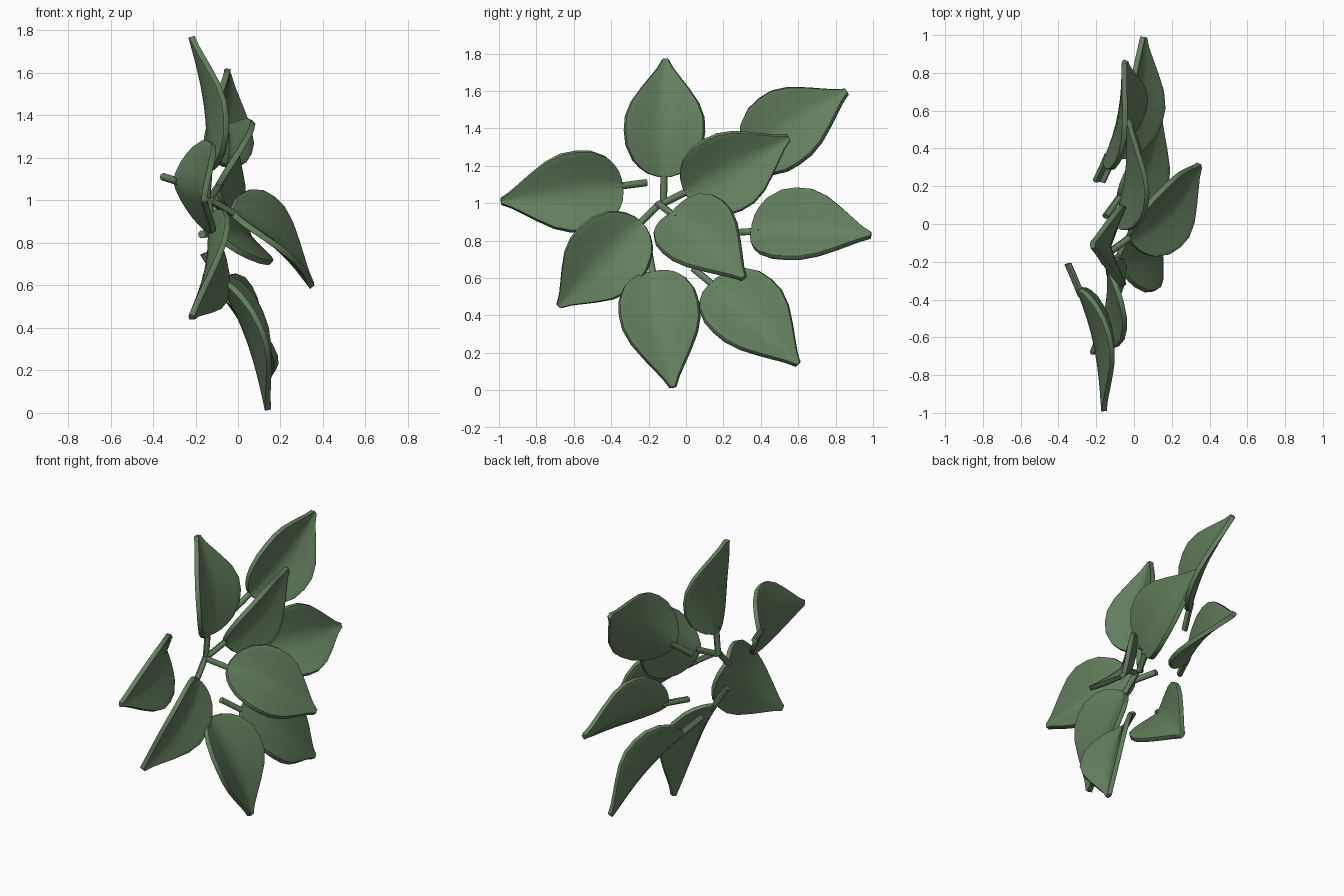
import bpy, bmesh, math
from mathutils import Vector

if "Cube" in bpy.data.objects:
    bpy.data.objects.remove(bpy.data.objects["Cube"])

green = bpy.data.materials.new("leaf_green")
green.diffuse_color = (0.13, 0.22, 0.115, 1)
green.use_nodes = True
green.node_tree.nodes["Principled BSDF"].inputs["Base Color"].default_value = green.diffuse_color

# Blade outline: (distance along leaf, half width) for a leaf 0.78 long
OUTLINE = [(.14, .035), (.155, .085), (.18, .125), (.22, .165), (.30, .203), (.38, .213),
           (.46, .208), (.54, .178), (.62, .125), (.68, .08), (.73, .043), (.76, .026), (.78, .016)]
LENGTH = 0.78
BULGE = 0.045      # forward arch of the midrib
CUP = 0.085        # how far the edges fold forward
ACROSS = [-1, -.85, -.6, -.3, 0, .3, .6, .85, 1]

# Leaves: stem start, tip, upward tilt of the upper face
LEAVES = [
    ("top", (-.15, -.12, 1.0), (-.22, -.11, 1.77), 0),
    ("upper_right", (-.20, .23, 1.15), (-.05, .86, 1.60), .35),
    ("inner_upper", (-.14, -.12, 1.0), (-.03, .55, 1.35), -.12),
    ("right", (-.17, .22, .84), (.05, .99, .83), .5),
    ("left", (-.35, -.21, 1.11), (-.16, -.99, 1.01), 0),
    ("lower_left", (-.14, -.14, 1.0), (-.22, -.68, .45), 0),
    ("bottom", (-.16, -.20, .75), (.14, -.07, .015), 0),
    ("inner_lower", (-.13, -.15, 1.0), (.345, .31, .60), .28),
    ("lower_right", (-.15, .04, .65), (.13, .60, .14), .35),
]


def finish(bm, name):
    bmesh.ops.recalc_face_normals(bm, faces=bm.faces)
    for f in bm.faces:
        f.smooth = True
    me = bpy.data.meshes.new(name)
    bm.to_mesh(me)
    bm.free()
    me.materials.append(green)
    ob = bpy.data.objects.new(name, me)
    bpy.context.collection.objects.link(ob)
    return ob


def make_leaf(name, start, tip, tilt):
    start, tip = Vector(start), Vector(tip)
    d = (tip - start).normalized()
    k = (tip - start).length / LENGTH
    up = Vector((1, 0, tilt))
    n = (up - d * up.dot(d)).normalized()
    side = d.cross(n)

    def midrib(s):
        return start + d * s * k + n * BULGE * math.sin(math.pi * s / LENGTH)

    # Folded, cupped blade
    bm = bmesh.new()
    rows = []
    for s, w in OUTLINE:
        row = []
        for t in ACROSS:
            lift = CUP * (abs(t) * w / .213) ** 1.2
            row.append(bm.verts.new(midrib(s) + side * t * w + n * lift))
        rows.append(row)
    for a, b in zip(rows, rows[1:]):
        for i in range(len(a) - 1):
            bm.faces.new((a[i], a[i + 1], b[i + 1], b[i]))
    blade = finish(bm, name + "_leaf_blade")
    mod = blade.modifiers.new("thickness", "SOLIDIFY")
    mod.thickness = .028
    mod.offset = 0
    bev = blade.modifiers.new("soft_edge", "BEVEL")
    bev.width = .008
    bev.segments = 2
    bev.limit_method = 'ANGLE'
    bev.angle_limit = math.radians(50)

    # Eight-sided stem
    bm = bmesh.new()
    rings = []
    for s in (0, .08, .18):
        rings.append([bm.verts.new(midrib(s) + .019 * (side * math.cos(a) + n * math.sin(a)))
                      for a in [math.tau * i / 8 for i in range(8)]])
    for a, b in zip(rings, rings[1:]):
        for i in range(8):
            j = (i + 1) % 8
            bm.faces.new((a[i], a[j], b[j], b[i]))
    bm.faces.new(rings[0])
    bm.faces.new(rings[-1])
    stem = finish(bm, name + "_leaf_stem")

    for ob in (blade, stem):
        bpy.ops.object.select_all(action='DESELECT')
        ob.select_set(True)
        bpy.context.view_layer.objects.active = ob
        bpy.ops.object.shade_smooth_by_angle(angle=math.radians(45))


for leaf in LEAVES:
    make_leaf(*leaf)
